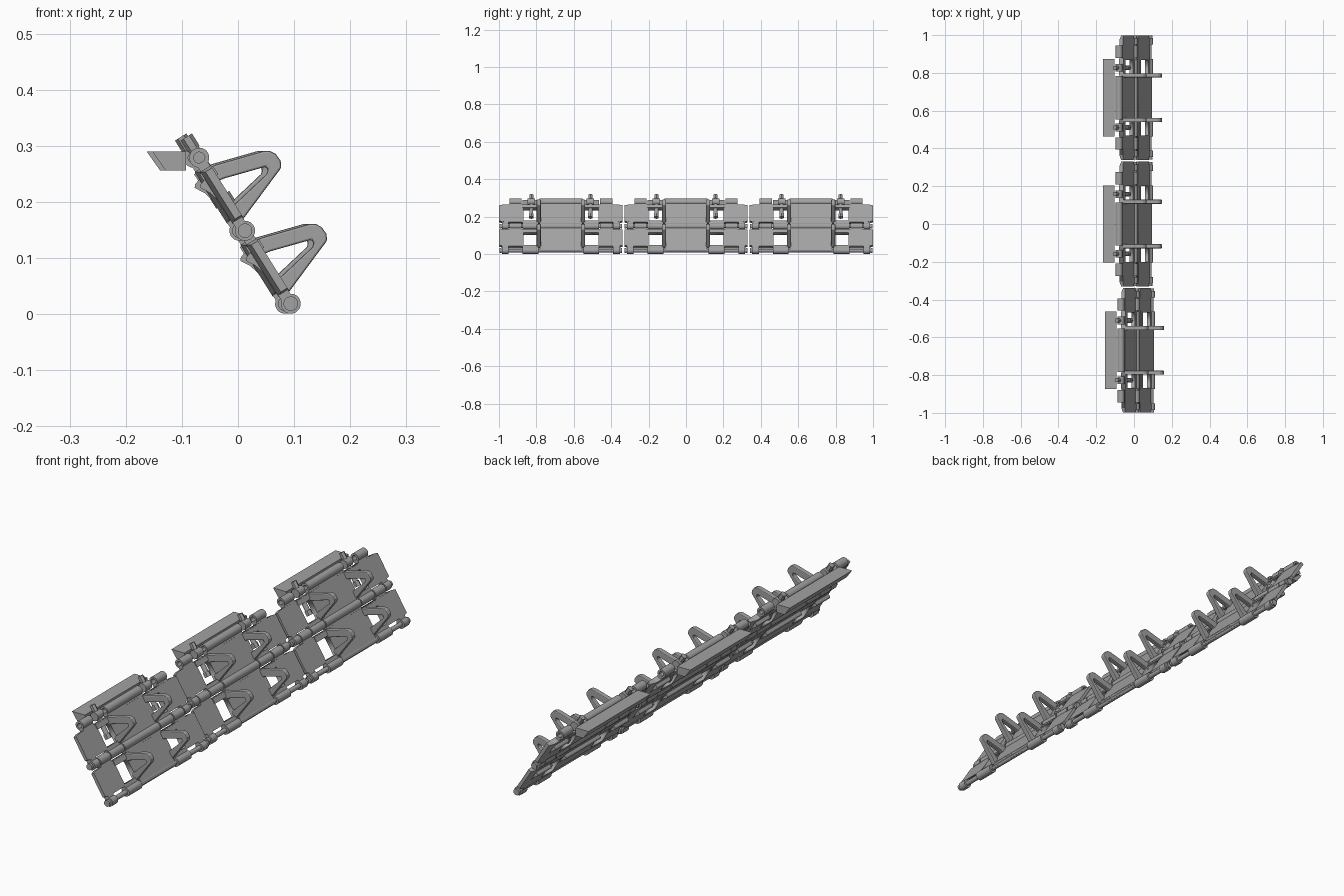
import bpy, bmesh, math
from mathutils import Matrix, Vector

if "Cube" in bpy.data.objects:
    bpy.data.objects.remove(bpy.data.objects["Cube"])

# Local link frame: X = across the track, Y = up along the track, Z = out of the horn side
PITCH = 0.1535
U = Vector((-0.531, 0, 0.847)).normalized()
N = Vector((0, 1, 0)).cross(U)
T = 0.011

# Dark steel colour for every part
STEEL = bpy.data.materials.new("dark_steel")
STEEL.diffuse_color = (0.36, 0.36, 0.36, 1)
STEEL.use_nodes = True
STEEL.node_tree.nodes["Principled BSDF"].inputs["Base Color"].default_value = STEEL.diffuse_color


def frame(x, y, link):
    p = Vector((x, y, 0.0185)) + U * PITCH * link
    return Matrix(((0, U.x, N.x, p.x), (1, U.y, N.y, p.y), (0, U.z, N.z, p.z), (0, 0, 0, 1)))


def mesh_from(name, bm):
    bmesh.ops.recalc_face_normals(bm, faces=bm.faces)
    me = bpy.data.meshes.new(name)
    bm.to_mesh(me)
    bm.free()
    me.materials.append(STEEL)
    return me


def place(name, me, mat):
    ob = bpy.data.objects.new(name, me)
    bpy.context.collection.objects.link(ob)
    ob.matrix_world = mat
    return ob


def prism(bm, pts, x0, x1, pts2=None):
    """Extrude a (Y, Z) outline along X, optionally to a second outline."""
    a = [bm.verts.new((x0, *p)) for p in pts]
    b = [bm.verts.new((x1, *p)) for p in (pts2 or pts)]
    bm.faces.new(a)
    bm.faces.new(b)
    for i in range(len(a)):
        j = (i + 1) % len(a)
        bm.faces.new((a[i], a[j], b[j], b[i]))


def rect(s0, s1, t0, t1):
    return [(s0, t0), (s1, t0), (s1, t1), (s0, t1)]


def tube(bm, s, x0, x1, r, hole=0.0, n=16):
    """Round lug along X, hollow if hole > 0."""
    ring = lambda x, q: [bm.verts.new((x, s + q * math.cos(2 * math.pi * i / n),
                                       q * math.sin(2 * math.pi * i / n))) for i in range(n)]
    loops = [ring(x0, r), ring(x1, r)]
    if hole:
        loops += [ring(x1, hole), ring(x0, hole)]
    m = len(loops)
    for k in range(m if hole else 1):
        p, q = loops[k], loops[(k + 1) % m]
        for i in range(n):
            j = (i + 1) % n
            f = bm.faces.new((p[i], p[j], q[j], q[i]))
            f.smooth = k % 2 == 0
    if not hole:
        bm.faces.new(loops[0])
        bm.faces.new(loops[1])


# Link plate with two windows
BACK, FRONT = -.012, .010
cu = bpy.data.curves.new("plate_curve", 'CURVE')
cu.dimensions, cu.fill_mode, cu.extrude = '2D', 'BOTH', (FRONT - BACK) / 2
for x0, x1, s0, s1 in ((-.305, .305, .022, .131), (-.2, -.125, .030, .107), (.125, .2, .030, .107)):
    sp = cu.splines.new('POLY')
    sp.points.add(3)
    for p, (x, y) in zip(sp.points, ((x0, s0), (x1, s0), (x1, s1), (x0, s1))):
        p.co = (x, y, 0, 1)
    sp.use_cyclic_u = True
tmp = bpy.data.objects.new("plate_tmp", cu)
bpy.context.collection.objects.link(tmp)
bpy.context.view_layer.update()
plate_me = bpy.data.meshes.new_from_object(tmp.evaluated_get(bpy.context.evaluated_depsgraph_get()))
bpy.data.objects.remove(tmp)
bm = bmesh.new()
bm.from_mesh(plate_me)
bmesh.ops.translate(bm, verts=bm.verts, vec=(0, 0, (FRONT + BACK) / 2))
bmesh.ops.remove_doubles(bm, verts=bm.verts, dist=1e-5)
# Tapered plate ends
for k in (-1, 1):
    prism(bm, rect(.022, .131, BACK, FRONT), k * .305, k * .33, rect(.027, .126, -.004, FRONT))
# Webs that carry the lugs, and the sloping centre tab
TOP_LUGS = ((-.275, -.21), (-.115, .115), (.21, .275))
LOW_LUGS = ((-.315, -.28), (-.205, -.12), (.12, .205), (.28, .315))
for a, b in TOP_LUGS:
    prism(bm, rect(.128, .145, -.011, .009), a, b)
for a, b in LOW_LUGS:
    prism(bm, rect(.010, .026, -.011, .009), a, b)
prism(bm, [(-.012, .002), (.024, -.011), (.024, .009), (-.008, .009)], -.112, .112)
# Grouser ribs on the outer face
RIB = [(.068, -.011), (.09, -.017), (.107, -.027), (.112, -.023), (.116, -.011)]
for a, b in ((-.30, -.21), (-.115, .115), (.21, .30)):
    prism(bm, RIB, a, b)
# Raised cross bar above the windows
for k in (-1, 1):
    prism(bm, rect(.110, .128, -.015, .013), k * .12, k * .205)
plate_me = mesh_from("link_plate", bm)

# Hinge lugs
bm = bmesh.new()
for a, b in TOP_LUGS:
    tube(bm, PITCH, a, b, .018, .010)
for a, b in LOW_LUGS:
    tube(bm, 0, a, b, .018, .010)
lug_me = mesh_from("hinge_lugs", bm)

# Hinge pin with heads
bm = bmesh.new()
tube(bm, 0, -.322, .322, .0098)
for k in (-1, 1):
    tube(bm, 0, k * .318, k * .328, .013)
pin_me = mesh_from("hinge_pin", bm)

# Guide horns: open loops on the inner face, thicker towards the foot
HORN = [(.131, .0), (.127, .020), (.103, .103), (.097, .113), (.087, .119), (.072, .120), (.061, .115),
        (.016, .0), (.048, .0), (.065, .086), (.070, .092), (.077, .092), (.098, .020), (.102, .0)]
bm = bmesh.new()
for k in (-1, 1):
    prism(bm, HORN, k * .118 - T, k * .118 + T)
horn_me = mesh_from("guide_horns", bm)

# Fixing bolts through the top row of hinges
bm = bmesh.new()
for k in (-1, 1):
    for r, s0, s1, n in ((.010, .055, .197, 12), (.014, .055, .075, 6), (.012, .172, .197, 6)):
        rot = Matrix.Rotation(math.pi / 2, 4, 'X')
        bmesh.ops.create_cone(bm, cap_ends=True, segments=n, radius1=r, radius2=r, depth=s1 - s0,
                              matrix=Matrix.Translation((k * .158, (s0 + s1) / 2, 0)) @ rot)
    tube(bm, PITCH, k * .158 - .02, k * .158 + .02, .018)
bolt_me = mesh_from("fixing_bolts", bm)

# Holding bracket, world-aligned slanted bar behind each top edge
bm = bmesh.new()
B = [(-.247, .290), (-.187, .290), (-.187, .256), (-.223, .256)]
a, b = ([bm.verts.new((x, y, z)) for x, z in B] for y in (-.205, .205))
bm.faces.new(a)
bm.faces.new(b)
for i in range(4):
    bm.faces.new((a[i], a[i - 1], b[i - 1], b[i]))
bracket_me = mesh_from("bracket", bm)

# Three side-by-side runs of two links each
for i, (x, y) in enumerate(((.094, -.669), (.084, 0), (.084, .669))):
    for link in (0, 1):
        m = frame(x, y, link)
        tag = f"_{i + 1}_{link + 1}"
        place("link_plate" + tag, plate_me, m)
        place("hinge_lugs" + tag, lug_me, m)
        place("hinge_pin" + tag, pin_me, m)
        horn = place("guide_horns" + tag, horn_me, m)
        bev = horn.modifiers.new("soft_edges", 'BEVEL')
        bev.width, bev.segments = .005, 2
    place(f"fixing_bolts_{i + 1}", bolt_me, frame(x, y, 1))
    place(f"bracket_{i + 1}", bracket_me, Matrix.Translation((x, y, 0)))
